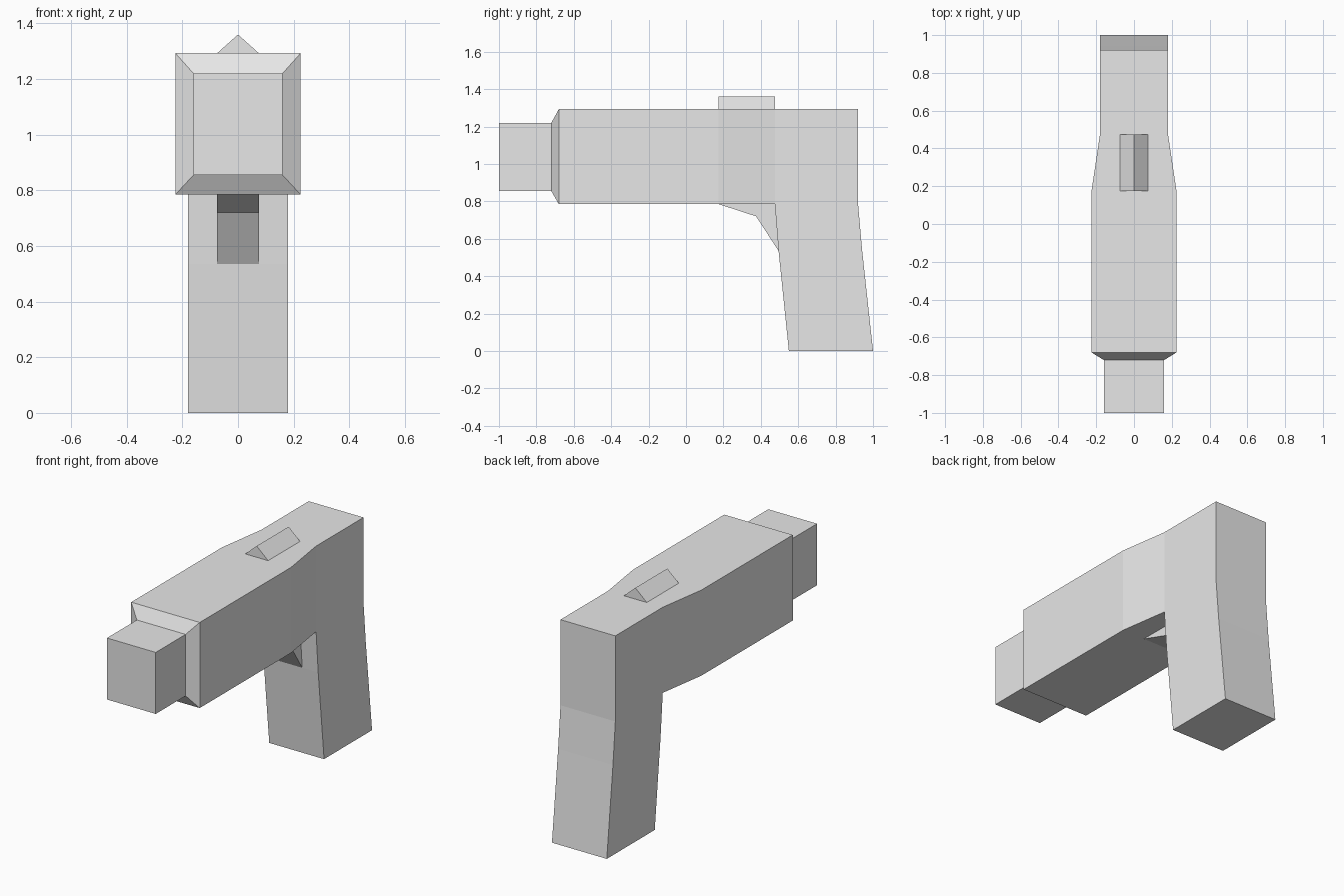
import bpy, bmesh

cube = bpy.data.objects.get("Cube")
if cube:
    bpy.data.objects.remove(cube, do_unlink=True)

grey = bpy.data.materials.new("light_grey")
grey.use_nodes = True
grey.diffuse_color = (0.8, 0.8, 0.8, 1)
grey.node_tree.nodes["Principled BSDF"].inputs["Base Color"].default_value = (0.8, 0.8, 0.8, 1)


def finish(name, bm):
    """Turn a bmesh into a flat-shaded grey object."""
    bmesh.ops.recalc_face_normals(bm, faces=bm.faces)
    mesh = bpy.data.meshes.new(name)
    bm.to_mesh(mesh)
    bm.free()
    mesh.materials.append(grey)
    obj = bpy.data.objects.new(name, mesh)
    bpy.context.collection.objects.link(obj)
    return obj


def prism(name, points, direction):
    """Extrude a closed profile along a direction."""
    bm = bmesh.new()
    face = bm.faces.new([bm.verts.new(p) for p in points])
    ext = bmesh.ops.extrude_face_region(bm, geom=[face], use_keep_orig=True)
    verts = [v for v in ext["geom"] if isinstance(v, bmesh.types.BMVert)]
    bmesh.ops.translate(bm, verts=verts, vec=direction)
    return finish(name, bm)


BOTTOM, TOP = 0.785, 1.293

# Barrel and housing: rectangular sections (y, half width, low z, high z)
sections = [
    (-1.0, 0.16, 0.855, 1.22),
    (-0.72, 0.16, 0.855, 1.22),
    (-0.68, 0.225, BOTTOM, TOP),
    (0.175, 0.225, BOTTOM, TOP),
    (0.475, 0.18, BOTTOM, TOP),
    (0.92, 0.18, BOTTOM, TOP),
]
bm = bmesh.new()
rings = [[bm.verts.new(p) for p in ((-w, y, lo), (w, y, lo), (w, y, hi), (-w, y, hi))]
         for y, w, lo, hi in sections]
bm.faces.new(rings[0])
bm.faces.new(rings[-1])
for a, b in zip(rings, rings[1:]):
    # The underside of the last span stays open for the grip
    for i in range(1 if b is rings[-1] else 0, 4):
        j = (i + 1) % 4
        bm.faces.new((a[i], a[j], b[j], b[i]))

# Grip: continue the opening downwards, leaning back (z, front y, back y)
ring = [rings[-2][0], rings[-2][1], rings[-1][1], rings[-1][0]]
for z, front, back in ((0.535, 0.495, 0.942), (0.0, 0.55, 1.0)):
    lower = [bm.verts.new(p) for p in ((-0.18, front, z), (0.18, front, z),
                                       (0.18, back, z), (-0.18, back, z))]
    for i in range(4):
        j = (i + 1) % 4
        bm.faces.new((ring[i], ring[j], lower[j], lower[i]))
    ring = lower
bm.faces.new(ring)
finish("body_and_grip", bm)

# Trigger wedge under the housing
HALF = 0.075
trigger = [(0.175, BOTTOM), (0.375, 0.72), (0.495, 0.535), (0.475, BOTTOM)]
prism("trigger", [(-HALF, y, z) for y, z in trigger], (2 * HALF, 0, 0))

# Triangular sight on top
sight = [(-HALF, TOP), (HALF, TOP), (0, 1.36)]
prism("sight", [(x, 0.175, z) for x, z in sight], (0, 0.3, 0))
